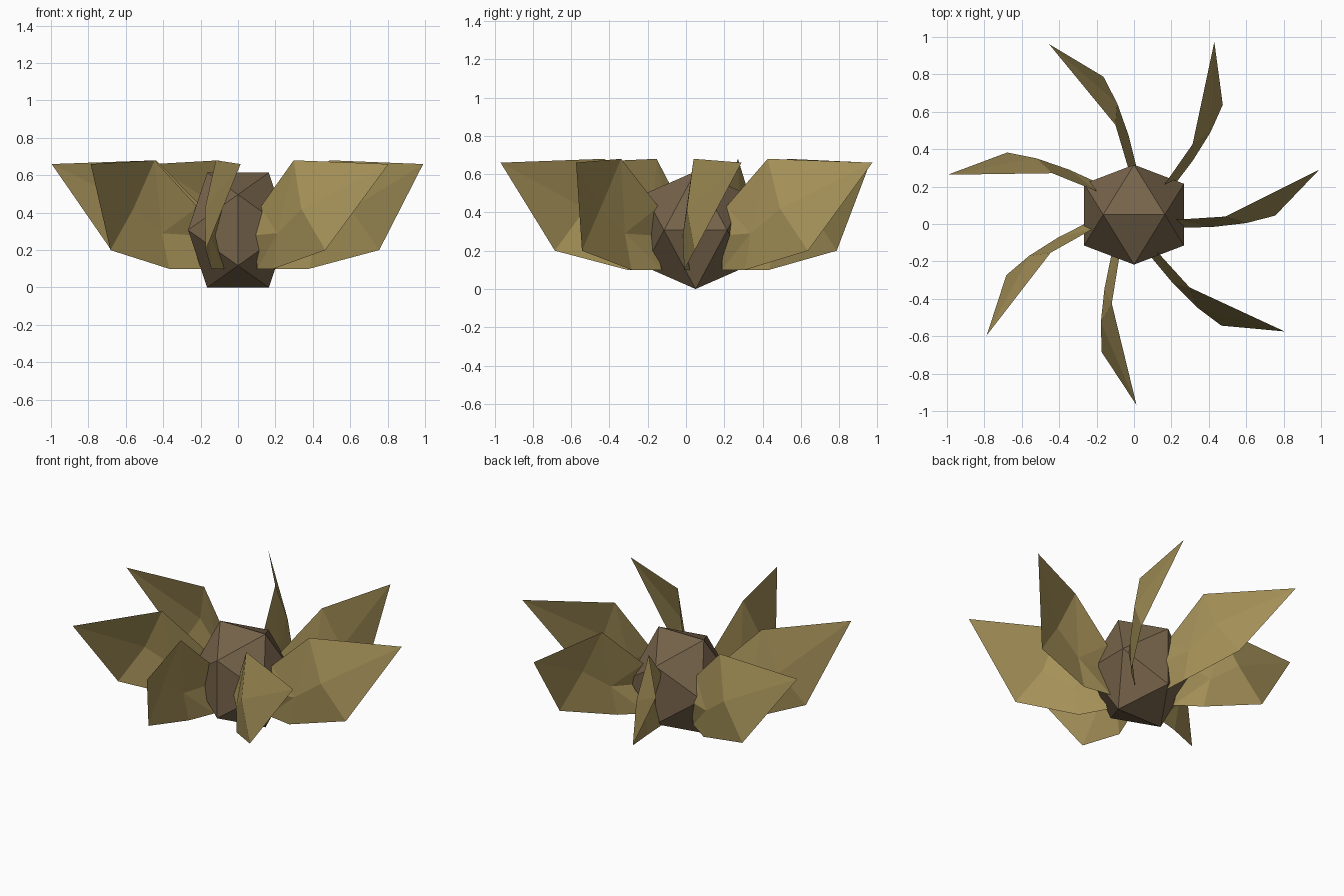
import bpy, bmesh, math
from mathutils import Matrix

if "Cube" in bpy.data.objects:
    bpy.data.objects.remove(bpy.data.objects["Cube"])


def material(name, color):
    m = bpy.data.materials.new(name)
    m.diffuse_color = (*color, 1)
    m.use_nodes = True
    m.node_tree.nodes["Principled BSDF"].inputs["Base Color"].default_value = m.diffuse_color
    return m


def finish(bm, name, mat):
    mesh = bpy.data.meshes.new(name)
    bm.to_mesh(mesh)
    bm.free()
    mesh.materials.append(mat)
    ob = bpy.data.objects.new(name, mesh)
    bpy.context.collection.objects.link(ob)
    return ob


tan = material("dry_leaf_tan", (0.376, 0.283, 0.098))
brown = material("seed_brown", (0.181, 0.125, 0.069))

CENTER_Y = 0.05

# Faceted core: twelve-point icosahedron stretched upright
a, b, stretch = 0.165, 0.267, 1.15
bm = bmesh.new()
for s in (-1, 1):
    for t in (-1, 1):
        bm.verts.new((s * a, 0, t * b))
        bm.verts.new((s * b, t * a, 0))
        bm.verts.new((0, s * b, t * a))
bmesh.ops.convex_hull(bm, input=bm.verts[:])
bmesh.ops.recalc_face_normals(bm, faces=bm.faces[:])
bmesh.ops.transform(bm, verts=bm.verts[:], matrix=Matrix.Translation((0, CENTER_Y, b * stretch))
                    @ Matrix.Diagonal((1, 1, stretch, 1)))
finish(bm, "core", brown)

# Cupped petal: root, middle ridge, upper and lower corners, tip
PETAL = [
    (0.20, -0.03, 0.10), (0.24, -0.07, 0.28), (0.226, -0.027, 0.43),   # root
    (0.38, -0.06, 0.10), (0.42, -0.066, 0.29), (0.49, -0.01, 0.68),    # waist
    (0.755, -0.005, 0.20), (0.60, -0.045, 0.42), (0.99, 0.24, 0.66),   # blade
]
FACES = [(0, 3, 4), (0, 4, 1), (1, 4, 2), (2, 4, 5), (3, 6, 7),
         (3, 7, 4), (4, 7, 5), (6, 8, 7), (7, 8, 5)]

# Seven petals turned around the core
for i in range(7):
    bm = bmesh.new()
    vs = [bm.verts.new(p) for p in PETAL]
    for f in FACES:
        bm.faces.new([vs[k] for k in f])
    bmesh.ops.transform(bm, verts=bm.verts[:], matrix=Matrix.Translation((0, CENTER_Y, 0))
                        @ Matrix.Rotation(math.tau * i / 7, 4, 'Z'))
    finish(bm, f"petal_{i + 1}", tan)
